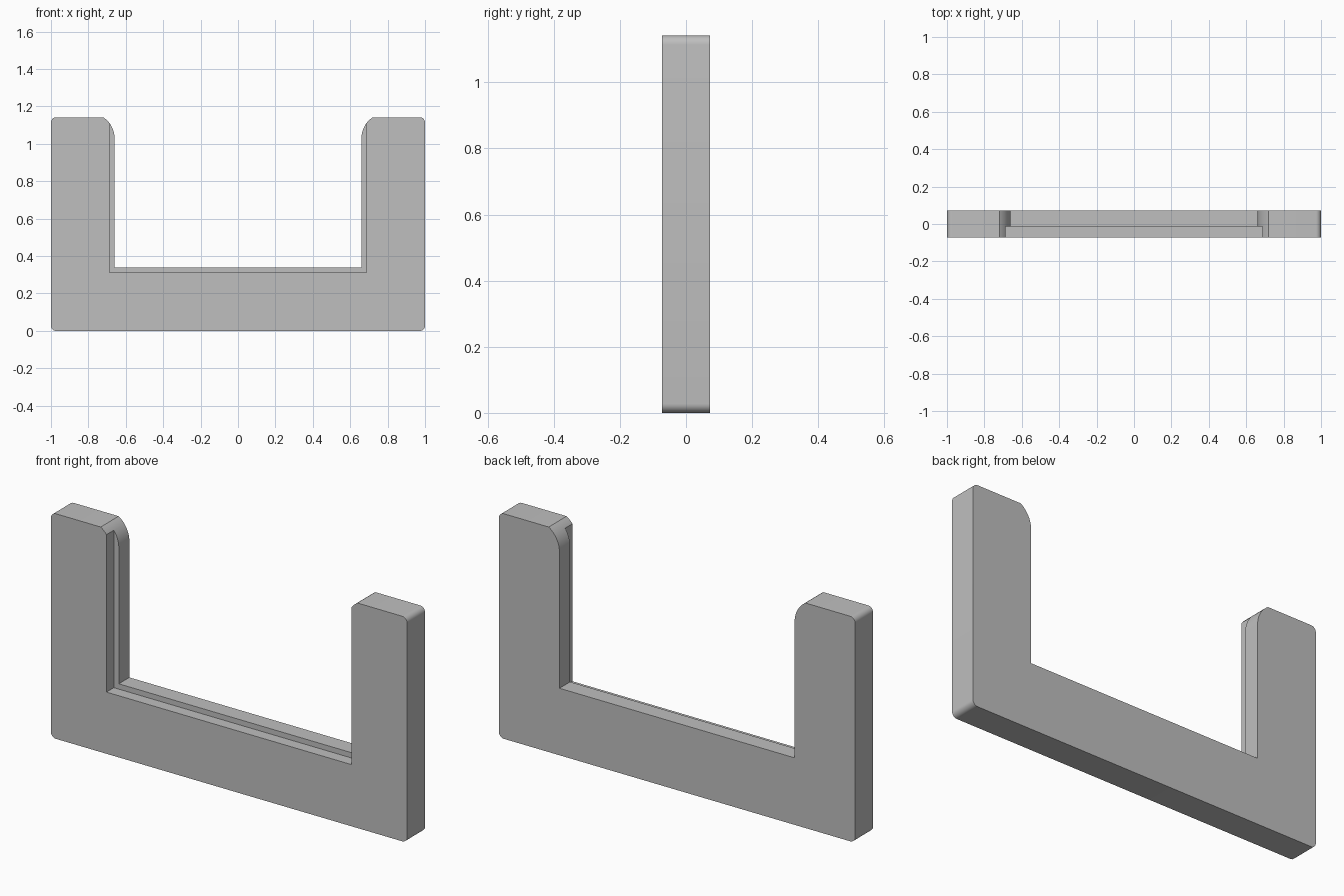
import bpy, bmesh
from math import pi, sin, cos, acos, asin

if "Cube" in bpy.data.objects:
    bpy.data.objects.remove(bpy.data.objects["Cube"])

# Main dimensions
HALF_W, TOP, HALF_D = 1.0, 1.142, 0.072
INNER_X, INNER_Z = 0.66, 0.34            # opening at the back
REBATE_X, REBATE_Z, REBATE_Y = 0.688, 0.313, -0.013
CORNER_R, LEAD_R, LEAD_Z = 0.028, 0.134, 1.03

grey = bpy.data.materials.new("plain grey")
grey.use_nodes = True
colour = (0.52, 0.52, 0.52, 1)
grey.diffuse_color = colour
grey.node_tree.nodes["Principled BSDF"].inputs["Base Color"].default_value = colour


def arc(cx, cz, r, start, end, steps):
    angles = [start + (end - start) * i / steps for i in range(steps + 1)]
    return [(cx + r * cos(a), cz + r * sin(a)) for a in angles]


def extrude_profile(name, points, y0, y1):
    bm = bmesh.new()
    face = bm.faces.new([bm.verts.new((x, y0, z)) for x, z in points])
    moved = bmesh.ops.extrude_face_region(bm, geom=[face])["geom"]
    verts = [v for v in moved if isinstance(v, bmesh.types.BMVert)]
    bmesh.ops.translate(bm, verts=verts, vec=(0, y1 - y0, 0))
    bmesh.ops.recalc_face_normals(bm, faces=bm.faces)
    mesh = bpy.data.meshes.new(name)
    bm.to_mesh(mesh)
    bm.free()
    mesh.materials.append(grey)
    obj = bpy.data.objects.new(name, mesh)
    bpy.context.collection.objects.link(obj)
    return obj


# Right half of the U outline, from the outer bottom corner to the inner corner
side = HALF_W - CORNER_R
half = arc(side, CORNER_R, CORNER_R, -pi / 2, 0, 8)
half += arc(side, TOP - CORNER_R, CORNER_R, 0, pi / 2, 8)
# Curved lead-in, cut off by the flat arm top
lead_end = pi - asin((TOP - LEAD_Z) / LEAD_R)
half += arc(INNER_X + LEAD_R, LEAD_Z, LEAD_R, lead_end, pi, 12)
half.append((INNER_X, INNER_Z))
outline = half + [(-x, z) for x, z in reversed(half)]
frame = extrude_profile("u_frame", outline, -HALF_D, HALF_D)

# Front rebate around the opening
box = [(-REBATE_X, REBATE_Z), (REBATE_X, REBATE_Z),
       (REBATE_X, TOP + 1), (-REBATE_X, TOP + 1)]
cutter = extrude_profile("rebate_cutter", box, -1, REBATE_Y)
cutter.hide_render = True

cut = frame.modifiers.new("rebate", 'BOOLEAN')
cut.operation = 'DIFFERENCE'
cut.solver = 'EXACT'
cut.object = cutter
bpy.ops.object.select_all(action='DESELECT')
frame.select_set(True)
bpy.context.view_layer.objects.active = frame
bpy.ops.object.modifier_apply(modifier=cut.name)
bpy.data.objects.remove(cutter)
bpy.ops.object.shade_smooth_by_angle(angle=pi / 9)
